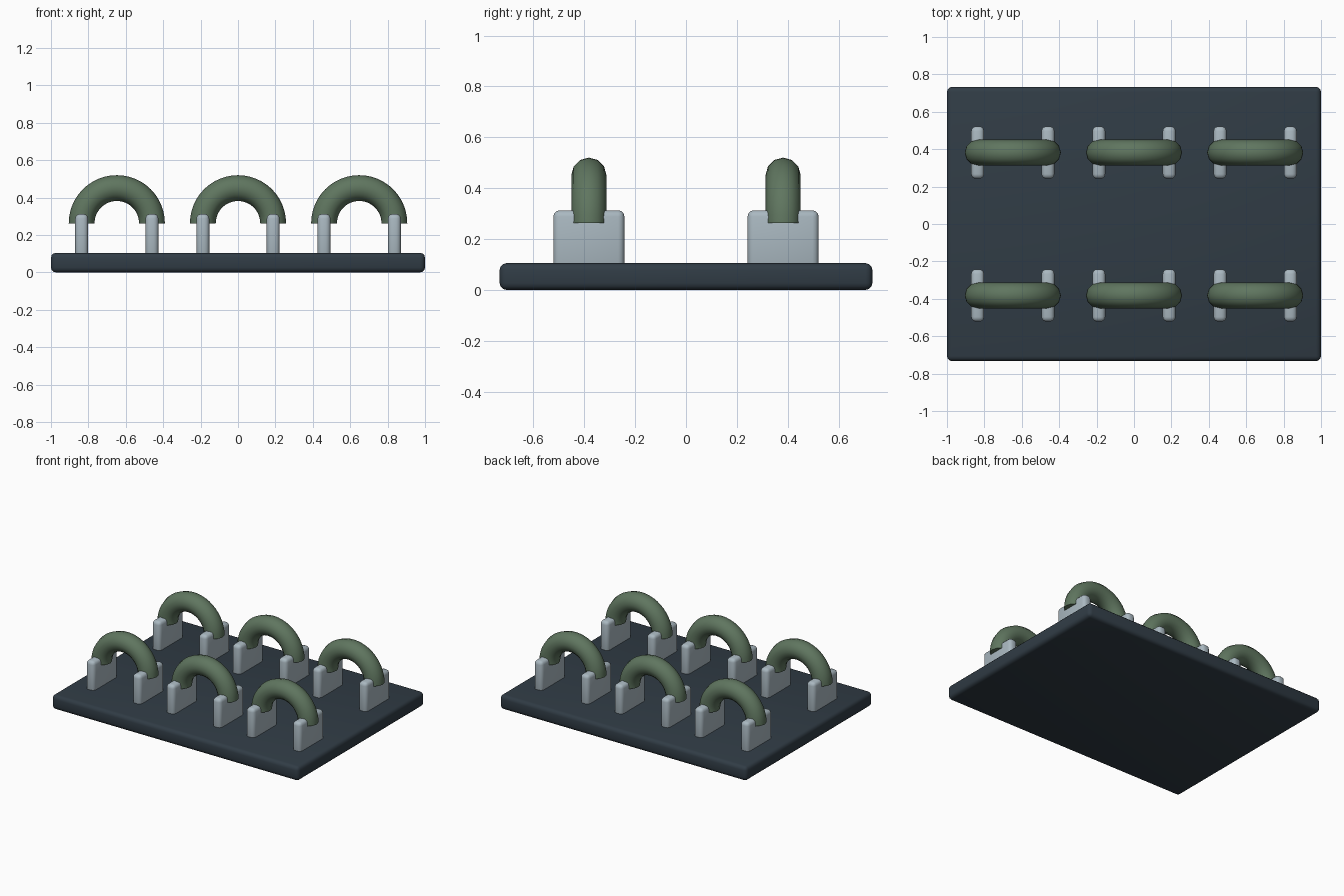
import bpy, bmesh, math

if "Cube" in bpy.data.objects:
    bpy.data.objects.remove(bpy.data.objects["Cube"])


def material(name, rgb):
    m = bpy.data.materials.new(name)
    m.diffuse_color = (*rgb, 1)
    m.use_nodes = True
    m.node_tree.nodes["Principled BSDF"].inputs["Base Color"].default_value = m.diffuse_color
    return m


DARK = material("dark_slate", (0.03, 0.045, 0.06))
GREEN = material("moss_green", (0.115, 0.18, 0.115))
STEEL = material("pale_steel", (0.40, 0.48, 0.53))


def finish(ob, mat):
    ob.data.materials.append(mat)
    bpy.ops.object.select_all(action='DESELECT')
    ob.select_set(True)
    bpy.context.view_layer.objects.active = ob
    bpy.ops.object.shade_smooth_by_angle(angle=math.radians(40))


def rounded_box(name, loc, size, bevel, mat):
    bpy.ops.mesh.primitive_cube_add(size=1, location=loc)
    ob = bpy.context.object
    ob.name = name
    ob.scale = size
    bpy.ops.object.transform_apply(location=False, rotation=False, scale=True)
    mod = ob.modifiers.new("rounding", 'BEVEL')
    mod.width, mod.segments = bevel, 3
    bpy.ops.object.modifier_apply(modifier=mod.name)
    finish(ob, mat)


def half_ring(name, loc, major, minor, mat, steps=24, sides=12):
    bm = bmesh.new()
    rings = []
    for i in range(steps + 1):
        a = math.pi * i / steps
        ring = []
        for j in range(sides):
            b = 2 * math.pi * j / sides
            r = major + minor * math.cos(b)
            ring.append(bm.verts.new((r * math.cos(a), minor * math.sin(b), r * math.sin(a))))
        rings.append(ring)
    for p, q in zip(rings, rings[1:]):
        for j in range(sides):
            k = (j + 1) % sides
            bm.faces.new((p[j], p[k], q[k], q[j]))
    bm.faces.new(rings[0])
    bm.faces.new(rings[-1])
    bmesh.ops.recalc_face_normals(bm, faces=bm.faces)
    me = bpy.data.meshes.new(name)
    bm.to_mesh(me)
    bm.free()
    ob = bpy.data.objects.new(name, me)
    ob.location = loc
    bpy.context.collection.objects.link(ob)
    finish(ob, mat)


# Base slab
rounded_box("base_plate", (0, 0, 0.0525), (2, 1.466, 0.105), 0.027, DARK)

# Two rows of three arches, each on a pair of upright lugs
for y in (-0.382, 0.382):
    for x in (-0.648, 0, 0.648):
        half_ring("arch", (x, y, 0.263), 0.188, 0.069, GREEN)
        for s in (-1, 1):
            rounded_box("support_lug", (x + s * 0.188, y, 0.193),
                        (0.069, 0.28, 0.24), 0.025, STEEL)
